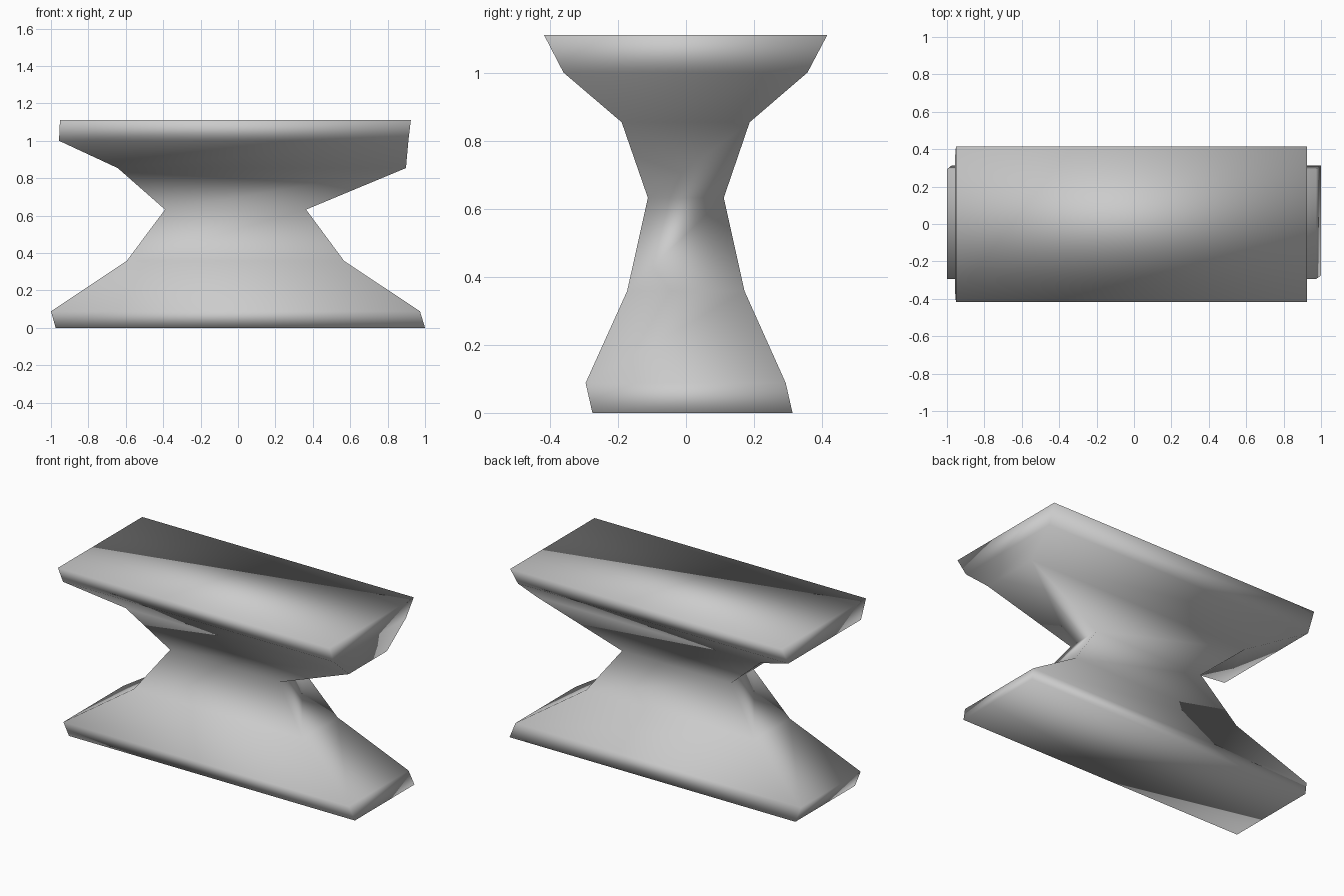
import bpy
import bmesh

if "Cube" in bpy.data.objects:
    bpy.data.objects.remove(bpy.data.objects["Cube"], do_unlink=True)

# Plain grey metal
metal = bpy.data.materials.new("grey_metal")
metal.use_nodes = True
grey = (0.6, 0.6, 0.6, 1)
metal.diffuse_color = grey
metal.node_tree.nodes["Principled BSDF"].inputs["Base Color"].default_value = grey

# Rectangular sections from foot to face: height, x min, x max, y min, y max
sections = [
    (0.0, -0.975, 1.0, -0.275, 0.313),     # foot sole
    (0.088, -1.0, 0.973, -0.295, 0.293),   # foot rim
    (0.358, -0.595, 0.567, -0.173, 0.172),
    (0.632, -0.39, 0.364, -0.112, 0.111),  # waist
    (0.854, -0.643, 0.898, -0.189, 0.187),
    (1.0, -0.957, 0.911, -0.36, 0.357),
    (1.11, -0.952, 0.924, -0.417, 0.415),  # working face
]


def section_loop(bm, z, x0, x1, y0, y1):
    """One counter-clockwise rectangular ring of vertices."""
    return [bm.verts.new((x, y, z)) for x, y in ((x0, y0), (x1, y0), (x1, y1), (x0, y1))]


# Bridge consecutive sections and cap both ends
bm = bmesh.new()
loops = [section_loop(bm, *s) for s in sections]
for low, high in zip(loops, loops[1:]):
    for i in range(4):
        j = (i + 1) % 4
        bm.faces.new((low[i], low[j], high[j], high[i]))
bm.faces.new(loops[0][::-1])
bm.faces.new(loops[-1])
for face in bm.faces:
    face.smooth = True

mesh = bpy.data.meshes.new("anvil_body")
bm.to_mesh(mesh)
bm.free()
mesh.materials.append(metal)
anvil = bpy.data.objects.new("anvil_body", mesh)
bpy.context.collection.objects.link(anvil)
